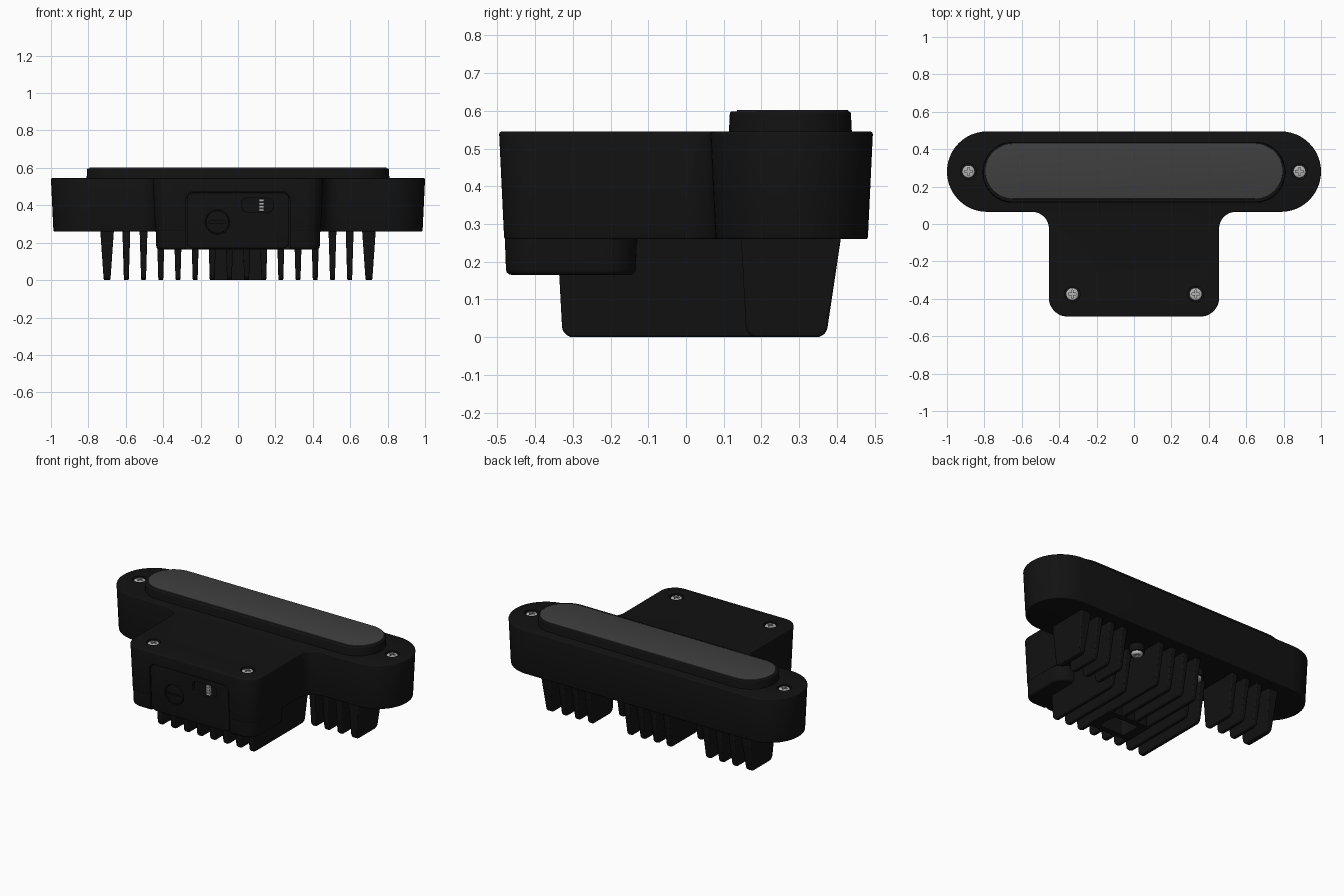
import bpy, bmesh, math
from mathutils import Vector, Matrix

if "Cube" in bpy.data.objects:
    bpy.data.objects.remove(bpy.data.objects["Cube"])


def material(name, v):
    m = bpy.data.materials.new(name)
    m.diffuse_color = (v, v, v, 1)
    m.use_nodes = True
    m.node_tree.nodes["Principled BSDF"].inputs["Base Color"].default_value = m.diffuse_color
    return m


BLACK, LENS, STEEL = material("black", .006), material("lens_grey", .05), material("steel", .45)


def fillet(corners, seg=12):
    """Polygon of (x, y, radius) corners -> rounded outline."""
    out, n = [], len(corners)
    for i, (x, y, r) in enumerate(corners):
        p = Vector((x, y))
        u = (Vector(corners[i - 1][:2]) - p).normalized()
        v = (Vector(corners[(i + 1) % n][:2]) - p).normalized()
        if r <= 0:
            out.append(p)
            continue
        half = u.angle(v) / 2
        c = p + (u + v).normalized() * (r / math.sin(half))
        s, e = p + u * (r / math.tan(half)) - c, p + v * (r / math.tan(half)) - c
        a = math.atan2(s.y, s.x)
        da = math.atan2(s.x * e.y - s.y * e.x, s.dot(e))
        out += [c + r * Vector((math.cos(a + da * k / seg), math.sin(a + da * k / seg)))
                for k in range(seg + 1)]
    return out


def rect(x0, x1, y0, y1, r):
    def f(d):
        q = max(r - d, .0005)
        return fillet([(x0 + d, y0 + d, q), (x1 - d, y0 + d, q), (x1 - d, y1 - d, q), (x0 + d, y1 - d, q)])
    return f


def circle(x, y, r):
    return lambda d: [Vector((x + (r - d) * math.cos(k * math.pi / 16),
                              y + (r - d) * math.sin(k * math.pi / 16))) for k in range(32)]


def finish(bm, name, mat, M=None):
    bmesh.ops.recalc_face_normals(bm, faces=bm.faces)
    if M:
        bm.transform(M)
    me = bpy.data.meshes.new(name)
    bm.to_mesh(me)
    bm.free()
    me.materials.append(mat)
    ob = bpy.data.objects.new(name, me)
    bpy.context.collection.objects.link(ob)
    return ob


def slab(name, outline, z0, z1, d0=0, d1=0, r0=0, r1=0, mat=BLACK, M=None):
    """Loft an outline from z0 to z1 with draft (insets d0, d1) and rounded rims (r0, r1)."""
    def rim(d, r):
        n = 3 if r else 0
        return [(d + r * (1 - math.sin(k / 3 * math.pi / 2)), r * (1 - math.cos(k / 3 * math.pi / 2)))
                for k in range(n + 1)]
    levels = [(d, z0 + h) for d, h in rim(d0, r0)] + [(d, z1 - h) for d, h in reversed(rim(d1, r1))]
    bm = bmesh.new()
    rings = [[bm.verts.new((p.x, p.y, z)) for p in outline(d)] for d, z in levels]
    for a, b in zip(rings, rings[1:]):
        for i in range(len(a)):
            j = (i + 1) % len(a)
            bm.faces.new((a[i], a[j], b[j], b[i]))
    bm.faces.new(rings[0])
    bm.faces.new(rings[-1])
    return finish(bm, name, mat, M)


def boolean(ob, tool, op='DIFFERENCE', keep=False):
    m = ob.modifiers.new("bool", 'BOOLEAN')
    m.operation, m.solver, m.object = op, 'EXACT', tool
    bpy.context.view_layer.objects.active = ob
    bpy.ops.object.modifier_apply(modifier=m.name)
    tool.hide_render = True
    if not keep:
        bpy.data.objects.remove(tool)


# T-shaped housing with the deeper front box
def tee(d):
    right = [(.455 - d, -.495 + d, .1 - d), (.455 - d, .065 + d, .09 + d),
             (1 - d, .065 + d, .2148 - d), (1 - d, .495 - d, .2148 - d)]
    return fillet(right + [(-x, y, r) for x, y, r in reversed(right)])


body = slab("housing", tee, .26, .545, .013, 0, .006, .007)
box = slab("front_box", rect(-.455, .455, -.495, -.115, .1), .165, .32, .018, .013, .015)
boolean(body, box, 'UNION')

# Raised pad and lens
slab("lens_pad", rect(-.81, .81, .113, .44, .163), .53, .598, 0, .003, 0, .006)
slab("lens", rect(-.795, .795, .135, .43, .147), .58, .602, 0, 0, 0, .002, LENS)


# Cross-head screws
def screw(name, M):
    s = slab(name, circle(0, 0, .034), 0, .02, r1=.01, mat=STEEL, M=M)
    for w, h in ((.021, .005), (.005, .021)):
        boolean(s, slab("cut", rect(-w, w, -h, h, .001), .008, .05, mat=STEEL, M=M))


for side, sx in (("left", -1), ("right", 1)):
    for part, x, y in (("bar", .885, .28), ("stem", .33, -.375)):
        boolean(body, slab("cut", circle(sx * x, y, .042), .525, .6))
        screw(f"{part}_screw_{side}", Matrix.Translation((sx * x, y, .523)))
    # underside boss and screw
    slab(f"boss_{side}", circle(sx * .22, .29, .045), .215, .27)
    screw(f"under_screw_{side}", Matrix.Translation((sx * .22, .29, .217)) @ Matrix.Rotation(math.pi, 4, 'X'))

# Front cover plate with dial and slider window, on the drafted front face
F = Matrix.Translation((0, -.495, .545)) @ Matrix.Rotation(math.pi / 2 + math.atan(.018 / .38), 4, 'X')
boolean(body, slab("cut", rect(-.278, .278, -.5, -.073, .04), -.025, .05, M=F))
plate = slab("cover_plate", rect(-.273, .273, -.376, -.078, .036), -.03, -.002, r1=.003, M=F)
boolean(plate, slab("cut", circle(-.11, -.235, .066), -.022, .05, M=F))
boolean(plate, slab("cut", rect(.02, .19, -.182, -.107, .03), -.022, .05, M=F))
dial = slab("dial", circle(-.11, -.235, .061), -.028, -.003, r1=.003, M=F)
boolean(dial, slab("cut", rect(-.155, -.065, -.241, -.229, .005), -.012, .05, M=F))
for k in range(4):
    slab(f"slider_rib_{k}", rect(.112, .14, -.178 + k * .017, -.164 + k * .017, .003),
         -.03, -.005, r1=.002, mat=STEEL, M=F)


# Heat sink fins: side profile with thickness tapering downwards
def fin(name, x, y0, y1, top, bottom):
    prof = fillet([(y0, .28, 0), (y0 + .015, 0, .03), (y1 - .042, 0, .03), (y1, .28, 0)], 5)
    bm = bmesh.new()
    loops = [[bm.verts.new((x + s * (bottom + (top - bottom) * p.y / .28) / 2, p.x, p.y)) for p in prof]
             for s in (-1, 1)]
    for i in range(len(prof)):
        j = (i + 1) % len(prof)
        bm.faces.new((loops[0][i], loops[0][j], loops[1][j], loops[1][i]))
    bm.faces.new(loops[0])
    bm.faces.new(loops[1])
    ob = finish(bm, name, BLACK)
    b = ob.modifiers.new("soft_edge", 'BEVEL')
    b.width, b.segments, b.angle_limit = .006, 2, math.radians(50)
    return ob


pocket = slab("pocket_cutter", rect(-.09, .09, -.2, -.07, .015), -.1, .12)
for side, sx in (("left", -1), ("right", 1)):
    fin(f"end_fin_{side}", sx * .7, .145, .413, .075, .036)
    for k, x in enumerate((.597, .505, .413)):
        fin(f"outer_fin_{side}_{k}", sx * x, .145, .413, .043, .026)
    for k, x in enumerate((.321, .229)):
        fin(f"short_fin_{side}_{k}", sx * x, -.342, .235, .043, .026)
    for k, x in enumerate((.138, .046)):
        f = fin(f"centre_fin_{side}_{k}", sx * x, -.342, .413, .043, .026)
        if k:
            boolean(f, pocket, keep=True)

# Mount block between the centre fins, with a pocket
mount = slab("mount_block", rect(-.15, .15, -.235, -.035, .01), .001, .27)
boolean(mount, pocket)

for ob in bpy.data.objects:
    ob.select_set(True)
bpy.context.view_layer.objects.active = body
bpy.ops.object.shade_smooth_by_angle(angle=math.radians(35))
